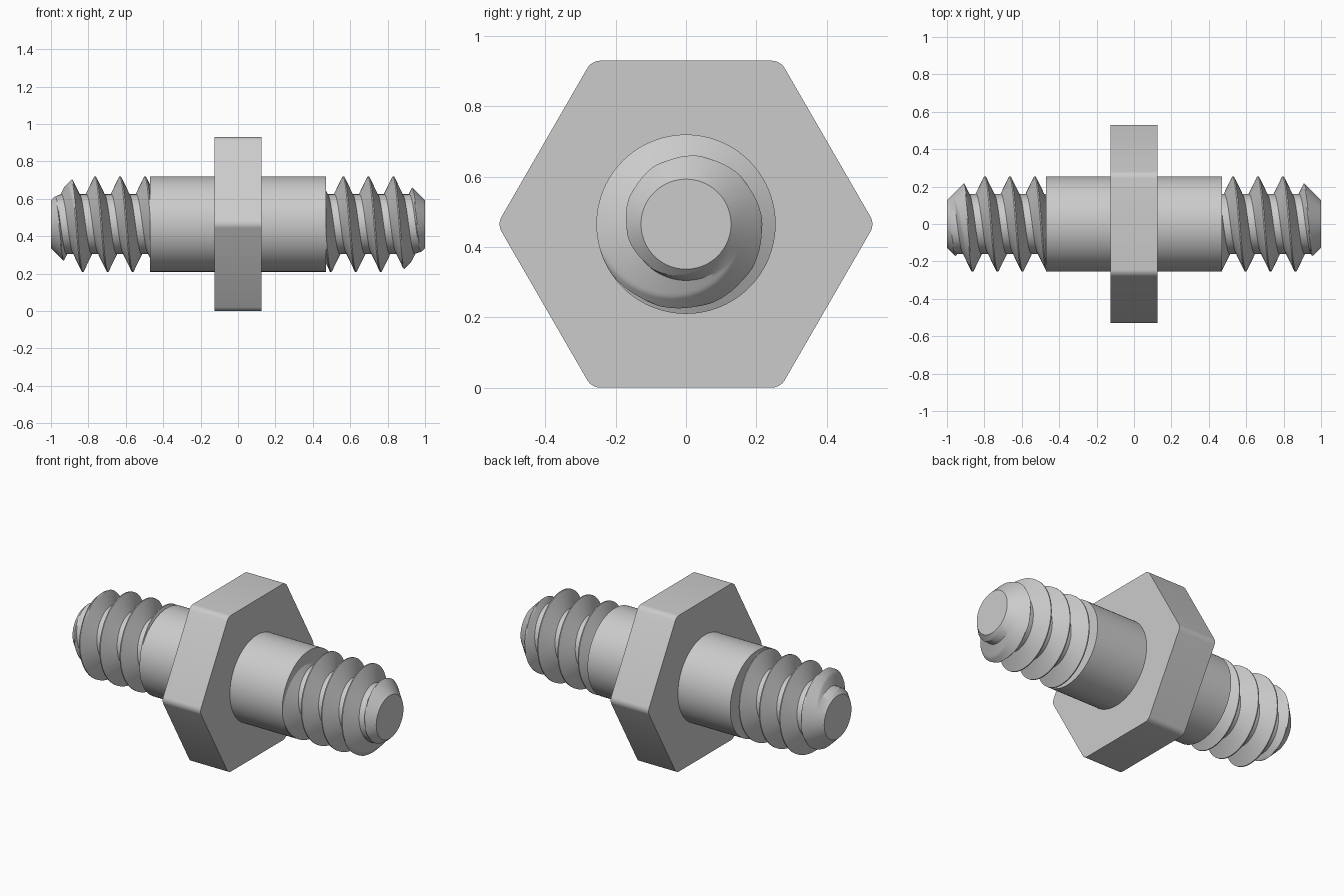
import bpy, bmesh, math
from mathutils import Matrix

cube = bpy.data.objects.get("Cube")
if cube:
    bpy.data.objects.remove(cube, do_unlink=True)

AXIS_Z = 0.465       # height of the long axis
BODY_R = 0.255
SHOULDER_X = 0.47
PITCH = 0.1335
ROOT_R = 0.16
TIP_R = 0.128

steel = bpy.data.materials.new("grey steel")
steel.use_nodes = True
steel.diffuse_color = (0.6, 0.6, 0.6, 1)
steel.node_tree.nodes["Principled BSDF"].inputs["Base Color"].default_value = (0.6, 0.6, 0.6, 1)


def finish(name, bm, angle=30):
    """Turn a bmesh built around the axis into a smooth-by-angle object."""
    bmesh.ops.recalc_face_normals(bm, faces=bm.faces)
    bmesh.ops.translate(bm, verts=bm.verts, vec=(0, 0, AXIS_Z))
    mesh = bpy.data.meshes.new(name)
    bm.to_mesh(mesh)
    bm.free()
    mesh.materials.append(steel)
    obj = bpy.data.objects.new(name, mesh)
    bpy.context.collection.objects.link(obj)
    bpy.ops.object.select_all(action="DESELECT")
    obj.select_set(True)
    bpy.context.view_layer.objects.active = obj
    bpy.ops.object.shade_smooth_by_angle(angle=math.radians(angle))
    return obj


def prism(name, sides, radius, half_length, corner=0.0):
    """Prism along x with optionally rounded long edges."""
    bm = bmesh.new()
    bmesh.ops.create_cone(bm, cap_ends=True, segments=sides, radius1=radius,
                          radius2=radius, depth=2 * half_length)
    turn = Matrix.Rotation(math.pi / 2, 4, "X") @ Matrix.Rotation(math.pi / 2, 4, "Y")
    # Lay the prism on its side so that a corner points along y
    bmesh.ops.transform(bm, verts=bm.verts, matrix=Matrix.Rotation(math.pi / 2, 4, "Y"))
    far = max(abs(v.co.y) for v in bm.verts)
    if sides == 6 and far < radius * 0.99:
        bmesh.ops.transform(bm, verts=bm.verts, matrix=Matrix.Rotation(math.pi / 6, 4, "X"))
    if corner:
        long_edges = [e for e in bm.edges if abs(e.verts[0].co.x - e.verts[1].co.x) > half_length]
        bmesh.ops.bevel(bm, geom=long_edges, offset=corner * math.tan(math.pi / 6),
                        segments=5, profile=0.5, affect="EDGES")
    return finish(name, bm)


def thread_radius(offset):
    """V-shaped thread profile; offset is the distance from the crest."""
    d = min(abs(offset), PITCH - abs(offset))
    t = min(max((d - 0.003) / 0.045, 0), 1)
    return BODY_R + (ROOT_R - BODY_R) * t


def threaded_end(name, flip):
    """Helical surface trimmed by a tip cone and two flat ends."""
    bm = bmesh.new()
    steps, turns, around = 24, 7, 96
    flank = [0, 0.003] + [0.003 + 0.045 * i / 10 for i in range(1, 11)]
    offsets = flank + [PITCH - d for d in reversed(flank[1:])]
    rows = []
    for k in range(turns):
        for d in offsets:
            row = []
            for j in range(around + 1):
                a = 2 * math.pi * j / around
                x = 0.53 + PITCH * (k - 2 + j / around) + d
                r = min(thread_radius(d), TIP_R + (1 - x))
                r = max(r, 0.01)
                row.append(bm.verts.new((x, r * math.cos(a), r * math.sin(a))))
            rows.append(row)
    for lower, upper in zip(rows, rows[1:]):
        for j in range(around):
            bm.faces.new((lower[j], lower[j + 1], upper[j + 1], upper[j]))
    bmesh.ops.remove_doubles(bm, verts=bm.verts, dist=1e-5)
    for x, side in ((SHOULDER_X - 0.02, -1), (1, 1)):
        bmesh.ops.bisect_plane(bm, geom=bm.verts[:] + bm.edges[:] + bm.faces[:],
                               plane_co=(x, 0, 0), plane_no=(side, 0, 0), clear_outer=True)
    bmesh.ops.holes_fill(bm, edges=[e for e in bm.edges if e.is_boundary], sides=0)
    if flip:
        bmesh.ops.transform(bm, verts=bm.verts, matrix=Matrix.Rotation(math.pi, 4, "Y"))
    return finish(name, bm)


# Central hexagonal flange and the plain round body through it
prism("hex_flange", 6, AXIS_Z / math.cos(math.pi / 6), 0.125, corner=0.04)
prism("round_body", 96, BODY_R, SHOULDER_X)

# Threaded studs at both ends, one turned half round about the vertical plane
threaded_end("left_threaded_stud", False)
threaded_end("right_threaded_stud", True)
